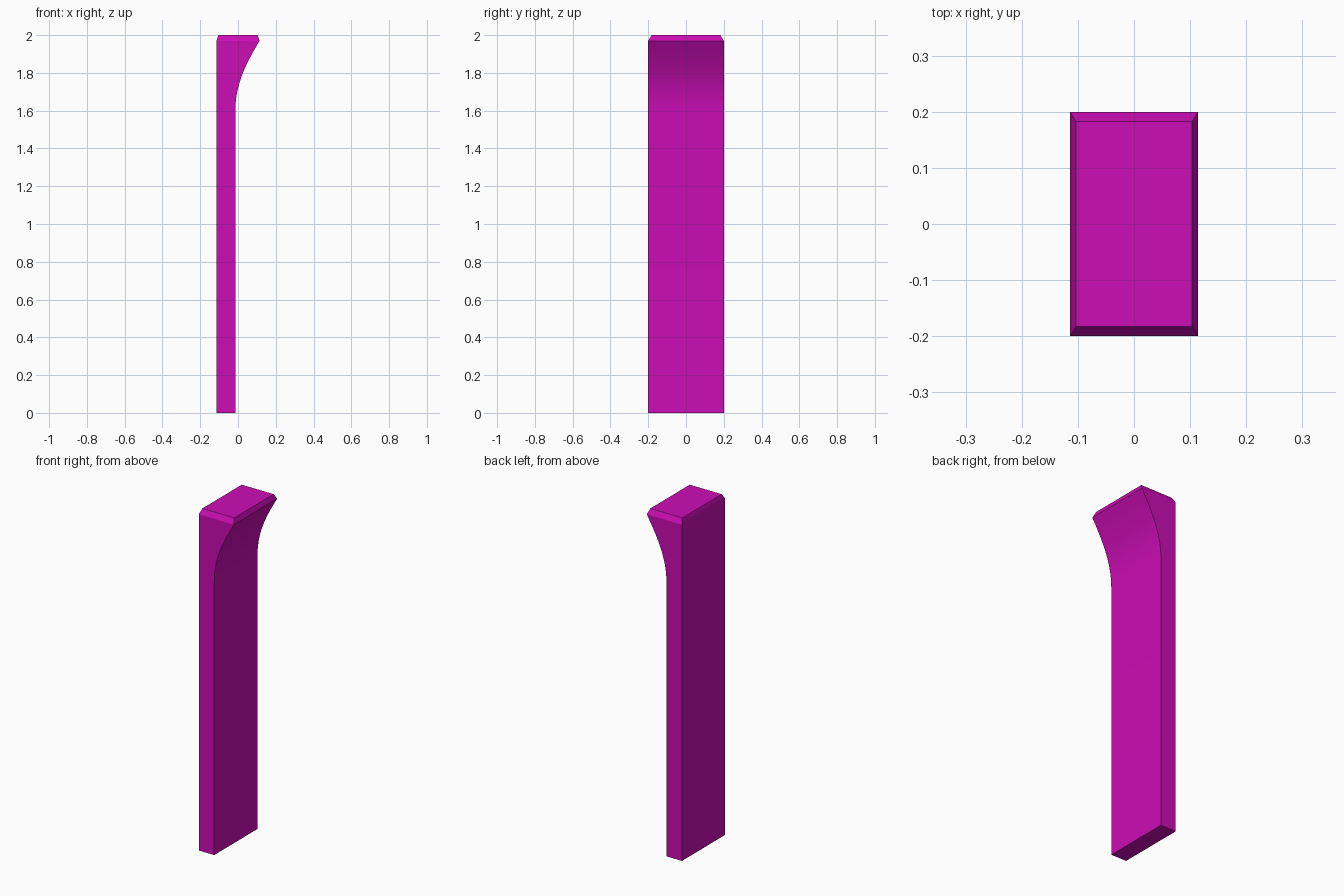
import bpy, bmesh
from mathutils import Vector
from mathutils.geometry import interpolate_bezier

if "Cube" in bpy.data.objects:
    bpy.data.objects.remove(bpy.data.objects["Cube"])

HX, HY = 0.114, 0.2
SHOULDER_Z, TOP_Z = 1.97, 2.0
INNER_X = -0.014

# Side profile: flat back, straight shaft, flared head
curve = interpolate_bezier(Vector((INNER_X, 0, 1.6)), Vector((INNER_X, 0, 1.75)),
                           Vector((0.05, 0, 1.86)), Vector((HX, 0, SHOULDER_Z)), 17)
profile = [(-HX, 0), (INNER_X, 0)] + [(p.x, p.z) for p in curve] + [(-HX, SHOULDER_Z)]

bm = bmesh.new()
front = [bm.verts.new((x, -HY, z)) for x, z in profile]
back = [bm.verts.new((x, HY, z)) for x, z in profile]
n = len(profile)
bm.faces.new(front)
bm.faces.new(back[::-1])
for i in range(n):
    j = (i + 1) % n
    if j == n - 1:
        continue  # open top, closed by the bevelled cap
    bm.faces.new((front[i], back[i], back[j], front[j]))

# Bevelled cap on the head
rim = [front[-1], front[-2], back[-2], back[-1]]
cap = [bm.verts.new((v.co.x * 0.908, v.co.y * 0.912, TOP_Z)) for v in rim]
for i in range(4):
    j = (i + 1) % 4
    bm.faces.new((rim[i], rim[j], cap[j], cap[i]))
bm.faces.new(cap)
bmesh.ops.recalc_face_normals(bm, faces=bm.faces)

mesh = bpy.data.meshes.new("flared_post")
bm.to_mesh(mesh)
bm.free()
post = bpy.data.objects.new("flared_post", mesh)
bpy.context.collection.objects.link(post)

# Magenta finish
mat = bpy.data.materials.new("magenta")
mat.diffuse_color = (0.6, 0.004, 0.46, 1)
mat.use_nodes = True
mat.node_tree.nodes["Principled BSDF"].inputs["Base Color"].default_value = mat.diffuse_color
mesh.materials.append(mat)

# Smooth flare, sharp edges elsewhere
bpy.context.view_layer.objects.active = post
post.select_set(True)
bpy.ops.object.shade_smooth_by_angle(angle=0.35)
